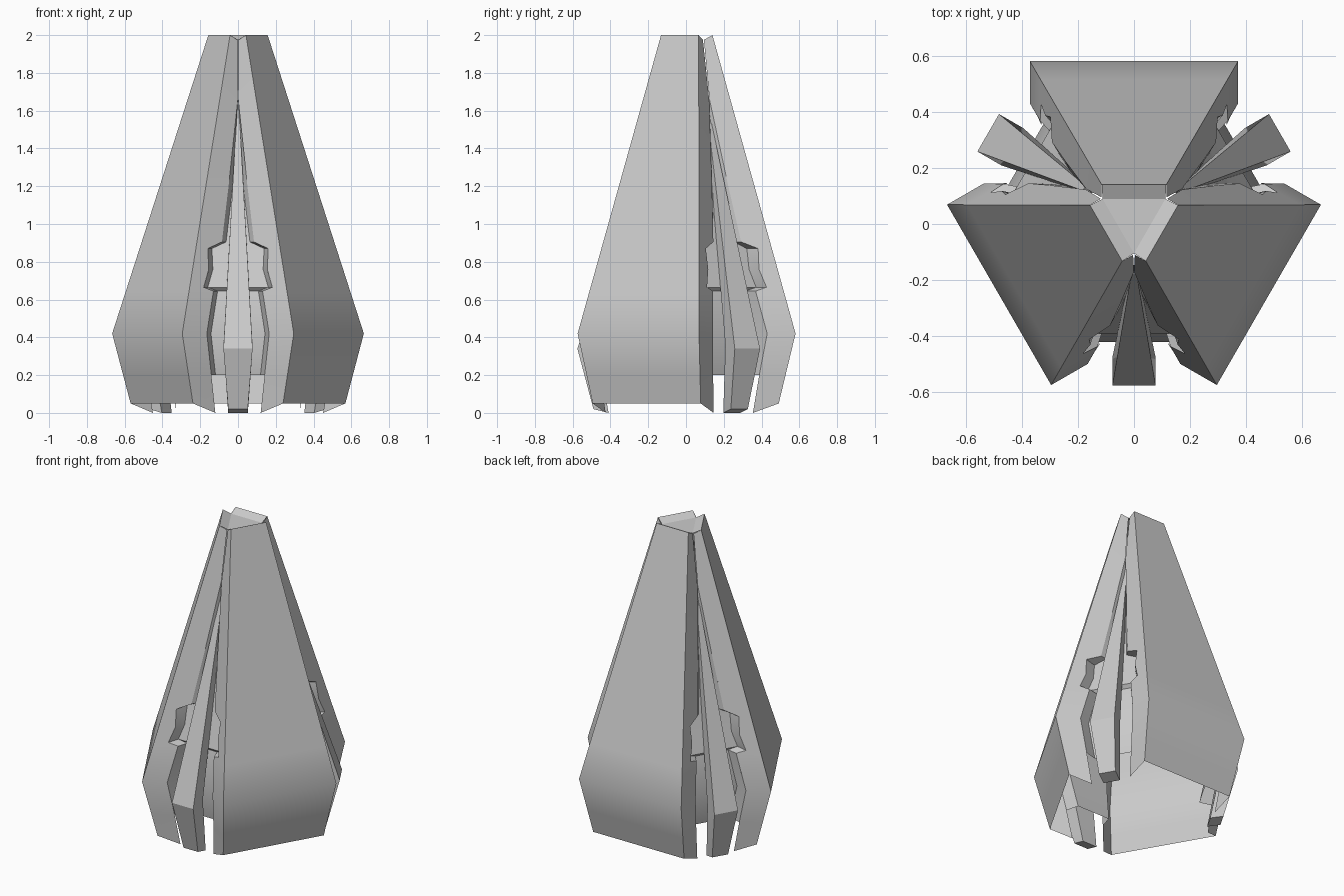
import bpy, bmesh
from math import sin, cos, radians

if "Cube" in bpy.data.objects:
    bpy.data.objects.remove(bpy.data.objects["Cube"])

CY = 0.025          # y of the three-fold axis
S3 = 0.866


def lerp(x, pts):
    for (x0, y0), (x1, y1) in zip(pts, pts[1:]):
        if x0 >= x >= x1:
            return y0 + (y1 - y0) * (x - x0) / (x1 - x0)
    return pts[-1][1] if x < pts[-1][0] else pts[0][1]


def place(angle, t, d, z):
    c, s = cos(radians(angle)), sin(radians(angle))
    return (d * c - t * s, CY + d * s + t * c, z)


def build(name, angle, rows, closed=False, caps=()):
    """Grid of (t, d, z) rows turned to the given angle round the axis."""
    bm = bmesh.new()
    g = [[bm.verts.new(place(angle, *p)) for p in row] for row in rows]
    n = len(rows[0])
    for a, b in zip(g, g[1:]):
        for j in range(n if closed else n - 1):
            k = (j + 1) % n
            bm.faces.new((a[j], b[j], b[k], a[k]))
    for i in caps:
        bm.faces.new(g[i] if i == 0 else g[i][::-1])
    if closed:
        bmesh.ops.recalc_face_normals(bm, faces=bm.faces)
    me = bpy.data.meshes.new(name)
    bm.to_mesh(me)
    bm.free()
    ob = bpy.data.objects.new(name, me)
    bpy.context.collection.objects.link(ob)
    bpy.ops.object.select_all(action='DESELECT')
    ob.select_set(True)
    bpy.context.view_layer.objects.active = ob
    bpy.ops.object.shade_smooth_by_angle(angle=radians(31))
    return ob


# outer face of a plate: distance from axis and half width against height
DIST = [(2, .115), (.42, .555), (.05, .466)]
HALF = [(2, .115), (.42, .371), (.05, .33)]
# inner edge of the plate's side wall: outer z, inner z, x seen from the gap
EDGE = [(2, 1.975, .003), (1.66, 1.66, .001), (1.2, 1.2, .05), (.905, .905, .085),
        (.87, .87, .16), (.76, .76, .155), (.665, .665, .182), (.645, .645, .13),
        (.42, .42, .165), (.2, .2, .141), (.05, 0, .12)]
# recessed panel: distance from axis against height
PANEL = [(1.66, .17), (.87, .355), (.665, .415), (.645, .395), (.42, .445), (.2, .40)]

plate_rows, panel_rows = [], []
for zo, zi, x in EDGE:
    d, h = lerp(zo, DIST), lerp(zo, HALF)
    depth = (d * S3 - h * .5 - x) / S3
    di = d - depth
    plate_rows.append([(-h, di, zi), (-h, d, zo), (h, d, zo), (h, di, zi)])
    if .2 <= zo <= 1.66:
        u, r = di * S3 - h * .5, di * .5 + h * S3
        p, w = lerp(zo, PANEL), max(u - .022, .0005)
        panel_rows.append([(-u, r, zi), (-w, p, zi), (w, p, zi), (u, r, zi)])

# fin: z outer, outer distance, z inner, inner distance, half width
FIN = [(1.53, .205, 1.52, .185, .01), (.34, .60, .36, .50, .077),
       (.02, .515, 0, .435, .052)]
fin_rows = [[(-w, ri, zi), (-w, ro, zo), (w, ro, zo), (w, ri, zi)]
            for zo, ro, zi, ri, w in FIN]

for i in range(3):
    a = 90 + 120 * i
    # armour plate with bevelled top rim
    build(f"shell_plate_{i + 1}", a, plate_rows)
    d0 = plate_rows[0][0][1]
    build(f"top_rim_{i + 1}", a, [[(-.112, d0 - .005, 1.975), (.112, d0 - .005, 1.975)],
                                  [(-.115, .115, 2), (.115, .115, 2)]])
    # recessed panel and fin in the gap between plates
    build(f"recessed_panel_{i + 1}", a + 180, panel_rows)
    build(f"fin_{i + 1}", a + 180, fin_rows, closed=True, caps=(0, 2))

# triangular cap closing the top
bm = bmesh.new()
bm.faces.new([bm.verts.new(place(a, 0, .13, 1.975)) for a in (30, 150, 270)])
me = bpy.data.meshes.new("top_cap")
bm.to_mesh(me)
bm.free()
bpy.context.collection.objects.link(bpy.data.objects.new("top_cap", me))
